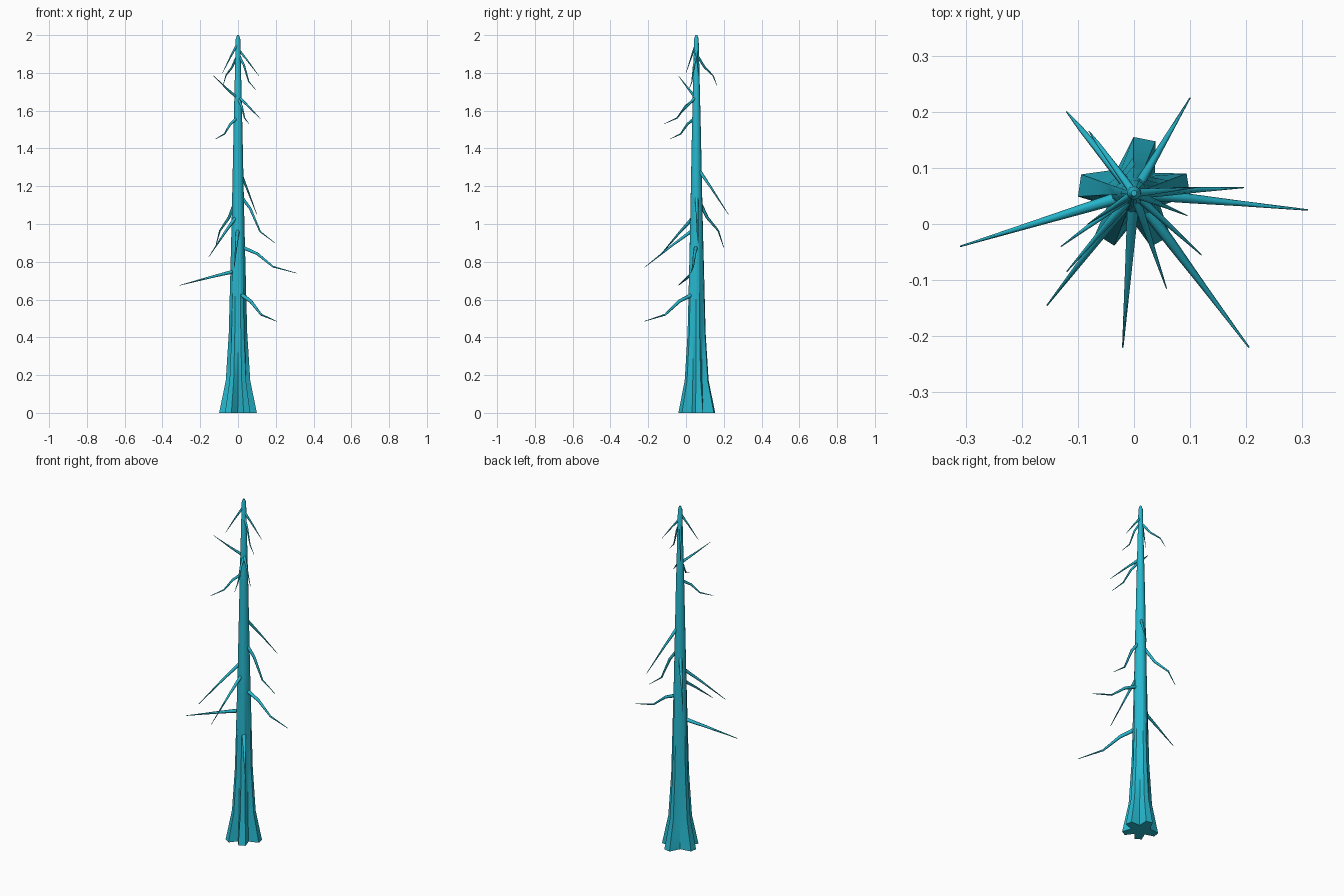
import bpy, bmesh, math
from mathutils import Vector

if "Cube" in bpy.data.objects:
    bpy.data.objects.remove(bpy.data.objects["Cube"])

bark = bpy.data.materials.new("bark")
bark.diffuse_color = (0.02, 0.48, 0.62, 1)
bark.use_nodes = True
bark.node_tree.nodes["Principled BSDF"].inputs["Base Color"].default_value = bark.diffuse_color
CY = 0.055  # trunk axis in y


def finish(name, bm, angle):
    bmesh.ops.recalc_face_normals(bm, faces=bm.faces)
    me = bpy.data.meshes.new(name)
    bm.to_mesh(me)
    bm.free()
    me.materials.append(bark)
    ob = bpy.data.objects.new(name, me)
    bpy.context.collection.objects.link(ob)
    bpy.ops.object.select_all(action='DESELECT')
    ob.select_set(True)
    bpy.context.view_layer.objects.active = ob
    bpy.ops.object.shade_smooth_by_angle(angle=math.radians(angle))


def skin(bm, rings):
    loops = [[bm.verts.new(p) for p in r] for r in rings]
    n = len(loops[0])
    for a, b in zip(loops, loops[1:]):
        for i in range(n):
            j = (i + 1) % n
            bm.faces.new((a[i], a[j], b[j], b[i]))
    bm.faces.new(loops[0])
    bm.faces.new(loops[-1])


# Trunk: five flat-ended root flares fading into a round tapered stem
FLARES = [9, 79, 172, 238, 299]
PROFILE = [(0, 0.1, 0.052), (0.17, 0.065, 0.044), (0.42, 0.049, 0.041),
           (1.0, 0.034, 0.033), (1.5, 0.0235, 0.0235),
           (1.98, 0.012, 0.012), (2.0, 0.005, 0.005)]
rings = []
for z, lobe, valley in PROFILE:
    ring = []
    for a, b in zip(FLARES, FLARES[1:] + [FLARES[0] + 360]):
        mid = math.radians((a + b) / 2)
        a = math.radians(a)
        for ang, r in ((a - 0.2, lobe), (a + 0.2, lobe), (mid, valley)):
            ring.append((r * math.cos(ang), CY + r * math.sin(ang), z))
    rings.append(ring)
bm = bmesh.new()
skin(bm, rings)
finish("trunk", bm, 35)


# Bare branch: leaves the trunk at root_z and bends its way out to the tip
BENDS = {"wavy": [(.33, .27), (.6, .76)],
         "simple": [(.45, .4)],
         "hooked": [(.4, .38), (.8, .65)]}


def branch(name, kind, root_z, x, y, z):
    out = Vector((x, y - CY, 0))
    start = (0.025 - 0.01 * root_z) / out.length
    steps = [(start, 0)] + BENDS[kind] + [(1, 1)]
    pts = [Vector((0, CY, root_z + (z - root_z) * v)) + out * h for h, v in steps]
    last = len(pts) - 1
    root_r = 0.014 - 0.0035 * root_z
    rings = []
    for i, p in enumerate(pts):
        d = (pts[min(i + 1, last)] - pts[max(i - 1, 0)]).normalized()
        side = d.cross(Vector((0, 0, 1))).normalized()
        up = side.cross(d)
        r = root_r * (1 - 0.88 * (i / last) ** 1.2)
        rings.append([p + r * (math.cos(t) * side + math.sin(t) * up)
                      for t in (k * math.tau / 6 for k in range(6))])
    bm = bmesh.new()
    skin(bm, rings)
    finish(name, bm, 65)


# Lower and upper whorls: bend, root height, tip position
LOWER = [("wavy", .63, .205, -.22, .485), ("simple", .75, -.31, -.04, .675),
         ("wavy", .88, .31, .025, .74), ("simple", .97, -.02, -.22, .77),
         ("simple", 1.04, -.155, -.145, .825), ("hooked", 1.13, -.12, .2, .875),
         ("wavy", 1.15, .195, .065, .9), ("simple", 1.29, .1, .225, 1.05)]
UPPER = [("wavy", 1.56, -.12, -.085, 1.45), ("wavy", 1.66, .058, -.115, 1.53),
         ("simple", 1.67, .12, -.055, 1.555), ("simple", 1.67, -.13, -.04, 1.785),
         ("wavy", 1.89, .095, .015, 1.71), ("hooked", 1.89, -.08, .165, 1.73),
         ("simple", 1.92, .11, .065, 1.785), ("simple", 1.95, -.082, 0, 1.8)]
for label, whorl in (("lower", LOWER), ("upper", UPPER)):
    for i, spec in enumerate(whorl):
        branch(f"{label}_branch_{i + 1}", *spec)
